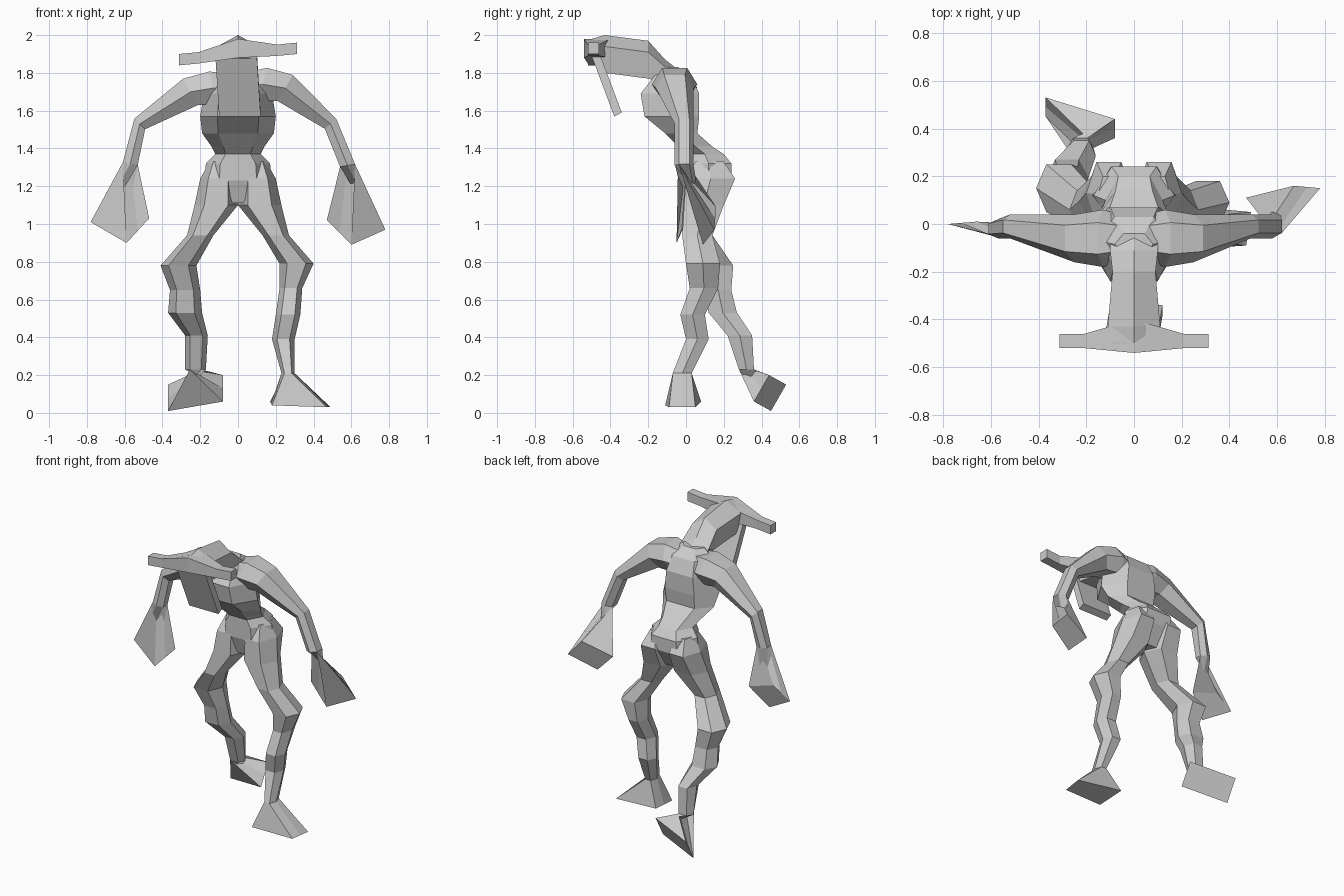
import bpy, bmesh, math
from mathutils import Vector

cube = bpy.data.objects.get("Cube")
if cube:
    bpy.data.objects.remove(cube, do_unlink=True)

grey = bpy.data.materials.new("plain grey")
grey.use_nodes = True
COLOR = (.6, .6, .6, 1)
grey.diffuse_color = COLOR
grey.node_tree.nodes["Principled BSDF"].inputs["Base Color"].default_value = COLOR

# cross-section outlines in units of the two half axes
HEX = [(1, 0), (.55, 1), (-.55, 1), (-1, 0), (-.55, -1), (.55, -1)]
BOX = [(1, 1), (-1, 1), (-1, -1), (1, -1)]
ROOFED = [(1, 0), (.4, 1), (-1, .75), (-1, -.75), (.4, -1)]
LEFT, RIGHT = 1, -1


def ring(center, u, v, outline=HEX):
    center, u, v = Vector(center), Vector(u), Vector(v)
    return [center + u * a + v * b for a, b in outline]


def quad_ring(*corners):
    """Flat four-cornered end for a hand or foot, with the hex point count."""
    a, b, c, d = map(Vector, corners)
    return [(a + b) / 2, a, d, (c + d) / 2, c, b]


def loft(name, rings):
    """Skin a closed, capped surface over a row of matching rings."""
    bm = bmesh.new()
    rows = [[bm.verts.new(point) for point in points] for points in rings]
    count = len(rows[0])
    for low, high in zip(rows, rows[1:]):
        for i in range(count):
            j = (i + 1) % count
            bm.faces.new((low[i], low[j], high[j], high[i]))
    bm.faces.new(rows[0])
    bm.faces.new(rows[-1])
    bmesh.ops.recalc_face_normals(bm, faces=bm.faces)
    mesh = bpy.data.meshes.new(name)
    bm.to_mesh(mesh)
    bm.free()
    mesh.materials.append(grey)
    obj = bpy.data.objects.new(name, mesh)
    bpy.context.collection.objects.link(obj)
    return obj


def level(inner, outer, front, back, height, side=LEFT):
    """Horizontal ring filling the given width and depth on one body side."""
    center = (side * (inner + outer) / 2, (front + back) / 2, height)
    return ring(center, (side * (outer - inner) / 2, 0, 0), (0, (back - front) / 2, 0))


def arm_ring(x, y, z, depth, thick, slope, side):
    """Ring across an arm that slopes down by the given angle."""
    angle = math.radians(slope)
    across = Vector((side * math.sin(angle), 0, math.cos(angle)))
    return ring((side * x, y, z), (0, depth, 0), across * thick)


def thigh(side):
    return [level(.06, .15, .05, .2, 1.33, side),
            level(.01, .2, 0, .26, 1.24, side),
            level(0, .23, -.01, .2, 1.1, side),
            level(.13, .27, -.02, .14, .94, side)]


def shoulder(side):
    drop = .01 * side
    return [arm_ring(.02, -.06, 1.72, .09, .08, 10, side),
            arm_ring(.13, -.06, 1.73 + drop, .12, .09, 15, side),
            arm_ring(.25, -.06, 1.71 + drop, .1, .08, 30, side)]


# torso: pelvis, waist, rib cage, shoulders
torso_rings = []
for height, half_width, front, back in [
        (1.11, .06, .04, .17), (1.23, .18, 0, .24), (1.32, .17, 0, .24),
        (1.37, .12, 0, .2), (1.41, .14, -.04, .14), (1.48, .19, -.11, .06),
        (1.57, .2, -.22, .07), (1.69, .18, -.24, .07), (1.78, .15, -.17, .03),
        (1.83, .08, -.13, -.04)]:
    torso_rings.append(level(-half_width, half_width, front, back, height))
loft("torso", torso_rings)

# legs: the left foot is planted, the right one trails behind
loft("left_leg", thigh(LEFT) + [
    level(.22, .4, 0, .18, .79, LEFT),
    level(.22, .34, .02, .17, .66, LEFT),
    level(.2, .33, -.03, .1, .52, LEFT),
    level(.18, .3, 0, .12, .39, LEFT),
    level(.23, .3, -.07, .03, .21, LEFT),
    quad_ring((.49, .05, .03), (.47, -.09, .03), (.18, -.11, .04), (.17, .08, .06))])
loft("right_leg", thigh(RIGHT) + [
    level(.22, .41, .05, .25, .78, RIGHT),
    level(.2, .36, .1, .24, .65, RIGHT),
    level(.19, .37, .12, .27, .53, RIGHT),
    level(.16, .28, .22, .35, .41, RIGHT),
    level(.17, .28, .28, .36, .23, RIGHT),
    quad_ring((-.08, .44, .2), (-.08, .36, .06), (-.37, .45, .01), (-.37, .53, .15))])

# arms with broad paddle hands
loft("left_arm", shoulder(LEFT) + [
    arm_ring(.49, -.01, 1.53, .05, .04, 50, LEFT),
    arm_ring(.58, -.01, 1.31, .05, .04, 80, LEFT),
    quad_ring((.6, .09, .89), (.47, .11, 1.02), (.67, .16, 1.09), (.78, .15, .97))])
loft("right_arm", shoulder(RIGHT) + [
    arm_ring(.52, -.01, 1.53, .05, .04, 45, RIGHT),
    arm_ring(.57, -.02, 1.32, .04, .04, 80, RIGHT),
    quad_ring((-.59, -.05, .9), (-.47, 0, 1.03), (-.66, .01, 1.09), (-.78, 0, 1.01))])

# neck and ridged skull
head_rings = []
for y, bottom, top, half_width in [
        (-.02, 1.68, 1.8, .1), (-.11, 1.74, 1.87, .1), (-.2, 1.77, 1.97, .09),
        (-.43, 1.8, 2, .11), (-.5, 1.88, 1.98, .09)]:
    half_height = (top - bottom) / 2
    head_rings.append(ring((0, y, bottom + half_height), (0, 0, half_height),
                           (half_width, 0, 0), ROOFED))
loft("head", head_rings)

# crossbar of eye stalks, tilted and swelling towards the brow
stalk_rings = []
for step in range(-3, 4):
    x = step / 10
    swell = max(0, 1 - abs(x) / .2)
    center = (x * 1.04, -.49 + .02 * swell, 1.9 + .1 * x + .03 * swell)
    stalk_rings.append(ring(center, (0, .03 + .04 * swell, 0),
                            (0, 0, .03 + .02 * swell), BOX))
loft("eye_stalks", stalk_rings)

# hanging face plate
loft("face_plate", [ring(center, (.11, 0, 0), (0, .02, .01), BOX)
                    for center in [(-.01, -.48, 1.9), (.01, -.36, 1.58)]])
